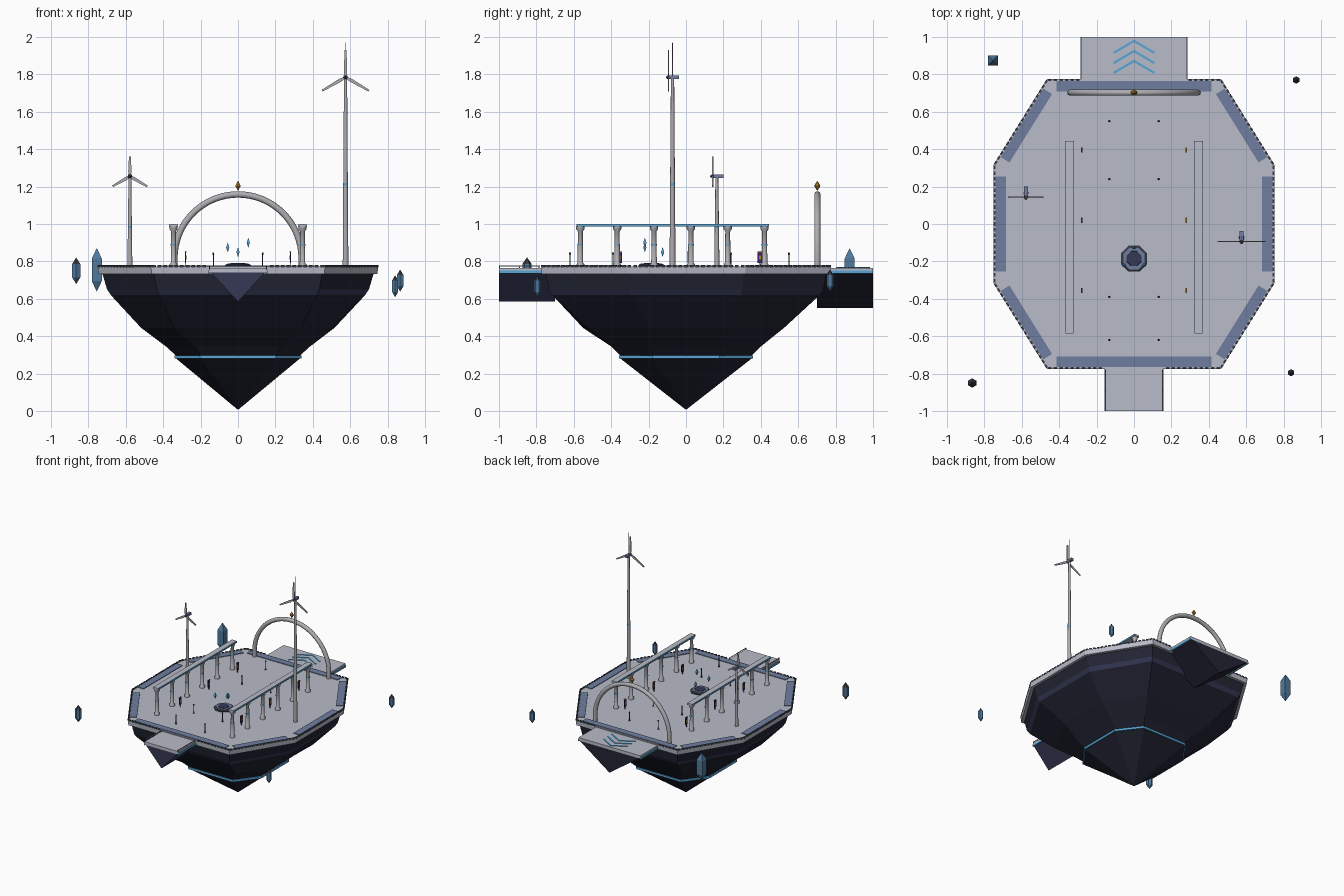
import bpy, bmesh, math, random
from mathutils import Vector, Matrix

cube = bpy.data.objects.get("Cube")
if cube:
    bpy.data.objects.remove(cube, do_unlink=True)
random.seed(4)


def material(name, *rgb):
    m = bpy.data.materials.new(name)
    m.use_nodes = True
    m.diffuse_color = (*rgb, 1)
    m.node_tree.nodes["Principled BSDF"].inputs["Base Color"].default_value = (*rgb, 1)
    return m


STONE = material("pale stone", .48, .50, .58)
METAL = material("light metal", .42, .42, .45)
ROCK = material("dark rock", .016, .018, .034)
NAVY = material("navy trim", .035, .04, .09)
GLOW = material("sky blue", .10, .38, .68)
PANEL = material("slate blue", .16, .21, .35)
CRYSTAL = material("crystal blue", .08, .19, .34)
DARK = material("dark metal", .04, .045, .065)
GOLD = material("gold", .48, .22, .02)
PURPLE = material("purple", .04, .015, .13)


class Part:
    """Collects pieces into one object."""

    def __init__(self, name):
        self.name, self.bm, self.mats = name, bmesh.new(), []

    def loft(self, rings, mat, m=Matrix()):
        if mat not in self.mats:
            self.mats.append(mat)
        idx = self.mats.index(mat)
        vs = [[self.bm.verts.new(m @ Vector(p)) for p in r] for r in rings]
        n = len(vs[0])
        faces = [self.bm.faces.new((a[i], a[(i + 1) % n], b[(i + 1) % n], b[i]))
                 for a, b in zip(vs, vs[1:]) for i in range(n)]
        faces += [self.bm.faces.new(vs[0][::-1]), self.bm.faces.new(vs[-1])]
        for f in faces:
            f.material_index = idx
        return self

    def box(self, c, s, mat, rot=Matrix()):
        x, y, z = (v / 2 for v in s)
        rect = [(-x, -y), (x, -y), (x, y), (-x, y)]
        return self.loft([[(*p, h) for p in rect] for h in (-z, z)], mat,
                         Matrix.Translation(c) @ rot)

    def lathe(self, c, profile, mat, sides=8, rot=Matrix()):
        rings = [[(r * math.cos(a), r * math.sin(a), z) for a in
                  [math.tau * (i + .5) / sides for i in range(sides)]] for r, z in profile]
        return self.loft(rings, mat, Matrix.Translation(c) @ rot)

    def done(self, smooth=False):
        bmesh.ops.recalc_face_normals(self.bm, faces=self.bm.faces[:])
        me = bpy.data.meshes.new(self.name)
        self.bm.to_mesh(me)
        self.bm.free()
        for m in self.mats:
            me.materials.append(m)
        ob = bpy.data.objects.new(self.name, me)
        bpy.context.collection.objects.link(ob)
        if smooth:
            bpy.ops.object.select_all(action='DESELECT')
            ob.select_set(True)
            bpy.context.view_layer.objects.active = ob
            bpy.ops.object.shade_smooth_by_angle(angle=math.radians(50))


def octagon(hx, hy, z, jitter=0):
    fx, fy = hx * .62, hy * .41
    if hx < .4:
        fx, fy = hx * .6, hy * .5
    pts = [(-fx, -hy), (fx, -hy), (hx, -fy), (hx, fy), (fx, hy), (-fx, hy), (-hx, fy), (-hx, -fy)]
    j = lambda: random.uniform(-jitter, jitter)
    return [(x + j(), y + j(), z) for x, y in pts]


# Faceted hull with trim band, glowing ring and pointed keel
hull = Part("hull")
hull.loft([octagon(.725, .75, .735), octagon(.70, .735, .65)], ROCK)
hull.loft([octagon(.70, .735, .65), octagon(.68, .715, .62)], NAVY)
hull.loft([octagon(.68, .715, .62), octagon(.51, .54, .445, .025),
           octagon(.385, .40, .345), octagon(.33, .35, .295)], ROCK)
hull.loft([octagon(.33, .35, .28), octagon(.002, .002, .008)], ROCK)
hull.done()
Part("hull_glow_ring").loft([octagon(.34, .358, .28), octagon(.34, .358, .297)], GLOW).done()

# Deck slab, inset border panels and rim blocks
edge = octagon(.75, .775, 0)
Part("deck").loft([octagon(.745, .772, .732), octagon(.75, .775, .772)], STONE).done()
panels, rim = Part("deck_border_panels"), Part("deck_rim_blocks")
for i in range(8):
    a, b = Vector(edge[i]), Vector(edge[(i + 1) % 8])
    d = b - a
    length = d.length
    d.normalize()
    inward = Vector((-d.y, d.x, 0))
    turn = Matrix.Rotation(math.atan2(d.y, d.x), 4, 'Z')
    size = length - .1 if i in (0, 4) else length * .8
    panels.box((a + b) / 2 + inward * .038 + Vector((0, 0, .774)), (size, .055, .006), PANEL, turn)
    count = round(length / .03)
    for k in range(count):
        p = a + d * length * (k + .5) / count + inward * .004
        gap = .155 if i == 0 else .285 if i == 4 else 0
        if abs(p.x) > gap:
            rim.box(p + Vector((0, 0, .774)), (.019, .011, .012), DARK, turn)
panels.done()
rim.done()

# Front and back docks on wedge-shaped supports
for name, side, w, low in (("front", -1, .155, .585), ("back", 1, .283, .55)):
    y0, y1 = side * .70, side * 1.0
    mid, depth = side * .885, .23
    Part(name + "_dock").box((0, mid, .7525), (2 * w, depth, .025), STONE).done()
    strip = Part(name + "_dock_glow_strips")
    for s in (-1, 1):
        strip.box((s * w, mid, .743), (.008, depth, .016), GLOW)
    strip.done()
    k = w - .012
    Part(name + "_dock_wedge").loft([[(-k, y, .74), (0, y, low), (k, y, .74)]
                                     for y in (y0, y1)], NAVY if side < 0 else ROCK).done()

rails = Part("front_dock_rails")
for s in (-1, 1):
    rails.box((s * .152, -.89, .775), (.005, .22, .004), METAL)
    for y in (-.998, -.89, -.785):
        rails.box((s * .152, y, .768), (.005, .005, .02), DARK)
rails.done()

chevrons = Part("dock_chevrons")
for y in (.947, .893, .84):
    for s in (-1, 1):
        chevrons.box((s * .054, y, .766), (.128, .012, .006), GLOW,
                     Matrix.Rotation(-s * .53, 4, 'Z'))
chevrons.done()

# Round arch with gold finial
R, r, cz = .34, .017, .818
path = [(Vector((R, 0, .77)), 0)] + [(Vector((R * math.cos(t), 0, cz + R * math.sin(t))), t)
        for t in [math.pi * i / 32 for i in range(33)]] + [(Vector((-R, 0, .77)), math.pi)]
rings = []
for c, t in path:
    out = Vector((math.cos(t), 0, math.sin(t)))
    rings.append([c + out * r * math.cos(a) + Vector((0, .702 + r * math.sin(a), 0))
                  for a in [math.tau * k / 10 for k in range(10)]])
Part("arch").loft(rings, METAL).done(True)
Part("arch_finial").lathe((0, .702, 1.178), [(.001, 0), (.017, .026), (.001, .052)], GOLD, 6).done()

# Colonnades: columns with bands, capitals and a lintel beam
for s, side in ((-1, "right"), (1, "left")):
    x = s * .345
    cols = Part(side + "_columns")
    for k in range(6):
        y = -.565 + k * .197
        cols.lathe((x, y, .77), [(.021, 0), (.021, .015), (.015, .022), (.013, .19),
                                 (.022, .203), (.022, .216)], METAL, 10)
        cols.lathe((x, y, .885), [(.0155, 0), (.0155, .009)], GLOW, 10)
    cols.done(True)
    beam = Part(side + "_colonnade_beam")
    beam.box((x, -.07, .993), (.044, 1.03, .015), STONE)
    for e in (-1, 1):
        beam.box((x + e * .022, -.07, .992), (.004, 1.026, .011), GLOW)
    beam.done()


# Wind turbines
def turbine(name, x, y, hub, blade, base):
    t = Part(name)
    height = hub - .77
    t.lathe((x, y, .77), [(base, 0), (base * .55, height)], METAL, 10)
    t.lathe((x, y, .77 + height * .43), [(base * .86, 0), (base * .84, .012)], GLOW, 10)
    t.box((x, y + .01, hub), (.022, .05, .02), PANEL)
    t.lathe((x, y - .012, hub), [(.011, 0), (.011, .014), (.003, .024)], DARK, 8,
            Matrix.Rotation(math.pi / 2, 4, 'X'))
    for k in range(3):
        m = Matrix.Translation((x, y - .022, hub)) @ Matrix.Rotation(math.tau * k / 3, 4, 'Y')
        t.loft([[(-w, -.003, z), (w, -.003, z), (w, .003, z), (-w, .003, z)]
                for w, z in ((.005, 0), (.009, blade * .25), (.005, blade))], METAL, m)
    t.done(True)


turbine("small_wind_turbine", -.578, .165, 1.255, .107, .014)
turbine("tall_wind_turbine", .575, -.072, 1.785, .145, .016)
Part("turbine_antenna").lathe((.575, -.072, 1.78), [(.003, 0), (.0015, .19)], METAL, 6).done()

# Octagonal fountain with floating shards
basin = Part("fountain")
basin.lathe((0, -.185, .77), [(.076, 0), (.076, .010), (.066, .016), (.05, .016)], DARK)
basin.lathe((0, -.185, .78), [(.062, 0), (.062, .009), (.05, .009)], PANEL)
basin.lathe((0, -.185, .78), [(.046, 0), (.042, .012)], NAVY)
basin.done()
shards = Part("floating_shards")
for x, y, z in ((-.055, -.22, .875), (.055, -.22, .90), (0, -.125, .85)):
    shards.lathe((x, y, z), [(.001, -.025), (.012, 0), (.001, .025)], GLOW, 4)
shards.done()

# Lamp posts and banners on the deck
lamps, banners = Part("lamp_posts"), Part("banners")
for s in (-1, 1):
    for y in (.55, .24, -.39, -.62):
        lamps.lathe((s * .132, y, .77), [(.007, 0), (.007, .006), (.003, .008), (.003, .065),
                                         (.006, .068), (.004, .078)], DARK, 6)
    for y in (.395, .02, -.355):
        x = s * .28
        banners.box((x, y, .813), (.004, .005, .086), DARK)
        banners.box((x, y, .82), (.006, .026, .056), PURPLE)
        banners.box((x, y, .82), (.009, .012, .022), GOLD)
        banners.box((x, y, .85), (.008, .028, .004), GOLD if s > 0 else DARK)
lamps.done()
banners.done()

# Free-floating crystals around the island
for name, x, y, z0, z1, rad, n in (("back_right", -.755, .875, .64, .87, .038, 4),
                                   ("front_right", -.865, -.85, .68, .82, .025, 6),
                                   ("back_left", .867, .77, .64, .755, .02, 6),
                                   ("front_left", .84, -.795, .61, .725, .019, 6)):
    h = z1 - z0
    c = Part(name + "_crystal")
    c.lathe((x, y, z0), [(.001, 0), (rad, h * .24), (rad, h * .76)], CRYSTAL, n)
    c.lathe((x, y, z0), [(rad, h * .76), (.001, h)], CRYSTAL if n == 4 else DARK, n)
    if name == "front_right":
        c.lathe((x, y, z1 - .022), [(.008, 0), (.001, .024)], GOLD, 6)
    c.done()
